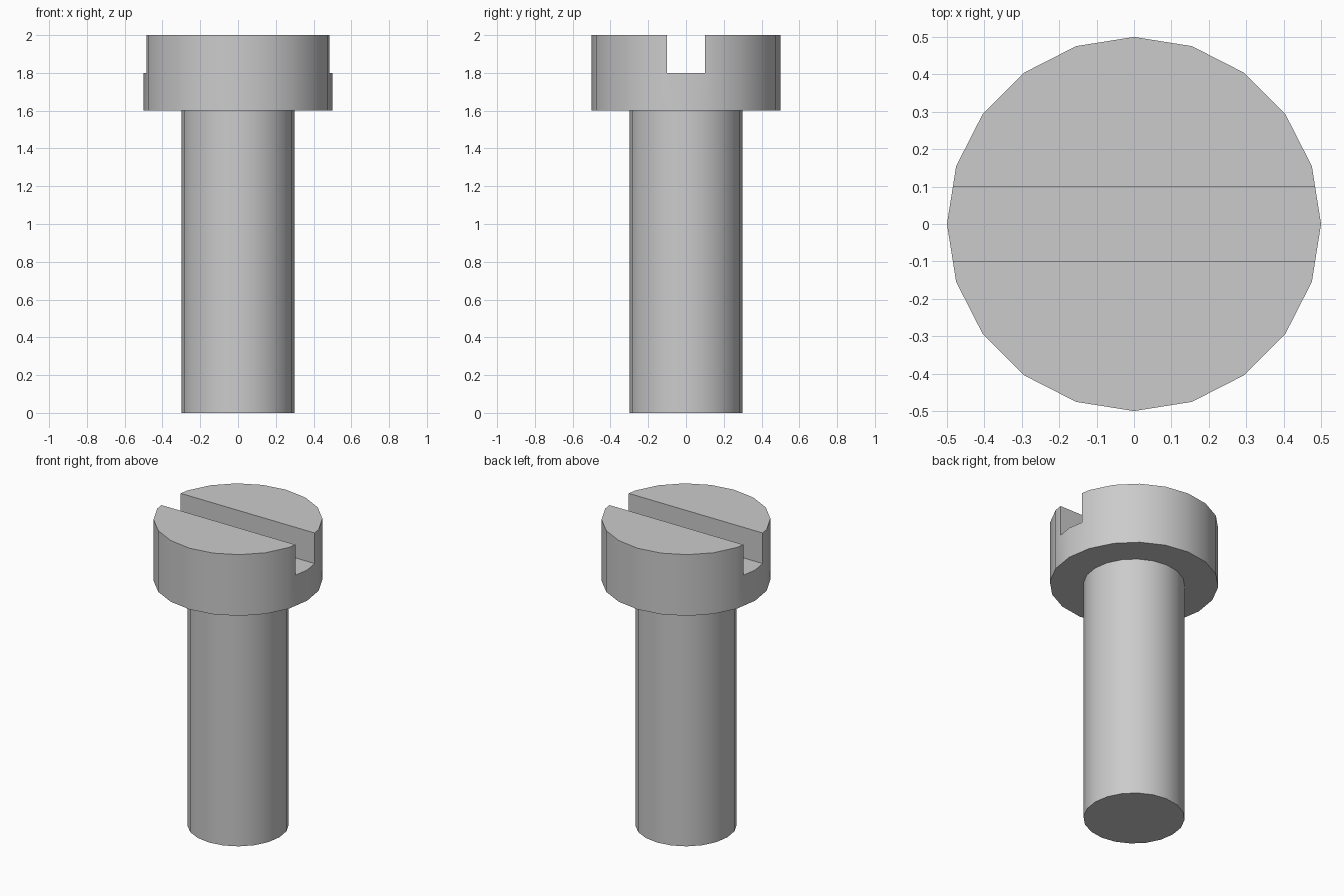
import bpy

SIDES = 20
HEAD_BOTTOM, TOP = 1.6, 2.0
SLOT_FLOOR, SLOT_WIDTH = 1.8, 0.2

default_cube = bpy.data.objects.get("Cube")
if default_cube:
    bpy.data.objects.remove(default_cube, do_unlink=True)

# Plain grey metal
grey = bpy.data.materials.new("grey_metal")
grey.use_nodes = True
colour = (0.6, 0.6, 0.6, 1)
grey.diffuse_color = colour
grey.node_tree.nodes["Principled BSDF"].inputs["Base Color"].default_value = colour


def cylinder(name, radius, bottom, top):
    bpy.ops.mesh.primitive_cylinder_add(
        vertices=SIDES, radius=radius, depth=top - bottom,
        location=(0, 0, (bottom + top) / 2))
    obj = bpy.context.object
    obj.name = name
    obj.data.materials.append(grey)
    return obj


def smooth(obj):
    bpy.ops.object.select_all(action="DESELECT")
    obj.select_set(True)
    bpy.context.view_layer.objects.active = obj
    bpy.ops.object.shade_smooth_by_angle()


# Shaft
shaft = cylinder("shaft", 0.3, 0, HEAD_BOTTOM)
smooth(shaft)

# Head
head = cylinder("head", 0.5, HEAD_BOTTOM, TOP)

# Straight slot cut across the head from left to right
bpy.ops.mesh.primitive_cube_add(size=1, location=(0, 0, SLOT_FLOOR + 0.25))
cutter = bpy.context.object
cutter.name = "slot_cutter"
cutter.scale = (1.5, SLOT_WIDTH, 0.5)
cutter.data.materials.append(grey)

slot = head.modifiers.new("slot", "BOOLEAN")
slot.operation = "DIFFERENCE"
slot.solver = "EXACT"
slot.object = cutter
bpy.context.view_layer.objects.active = head
bpy.ops.object.modifier_apply(modifier=slot.name)
bpy.data.objects.remove(cutter, do_unlink=True)
smooth(head)
